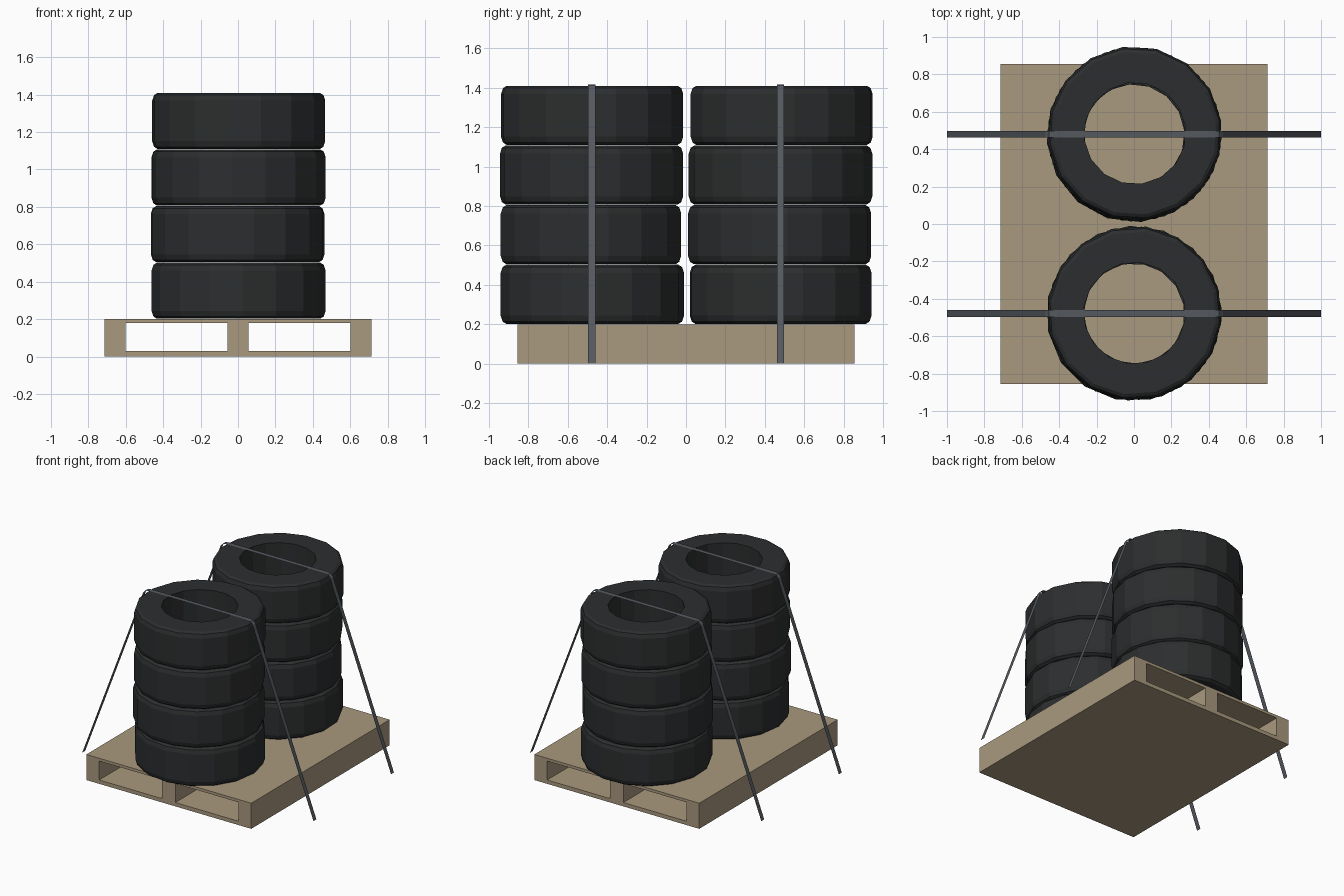
import bpy, bmesh, math

if "Cube" in bpy.data.objects:
    bpy.data.objects.remove(bpy.data.objects["Cube"])


def material(name, color):
    m = bpy.data.materials.new(name)
    m.diffuse_color = (*color, 1)
    m.use_nodes = True
    m.node_tree.nodes["Principled BSDF"].inputs["Base Color"].default_value = m.diffuse_color
    return m


WOOD = material("wood", (0.40, 0.32, 0.21))
RUBBER = material("rubber", (0.025, 0.027, 0.028))
WEBBING = material("webbing", (0.09, 0.10, 0.115))


def add_object(name, bm, mat):
    mesh = bpy.data.meshes.new(name)
    bm.to_mesh(mesh)
    bm.free()
    mesh.materials.append(mat)
    obj = bpy.data.objects.new(name, mesh)
    bpy.context.collection.objects.link(obj)
    return obj


# Pallet: front outline with two fork openings, extruded through the depth
def pallet():
    xs = [-0.713, -0.602, -0.057, 0.057, 0.602, 0.713]
    zs = [0, 0.03, 0.178, 0.2]
    bm = bmesh.new()
    grid = [[bm.verts.new((x, -0.855, z)) for z in zs] for x in xs]
    faces = []
    for i in range(5):
        for j in range(3):
            if j == 1 and i in (1, 3):
                continue
            faces.append(bm.faces.new((grid[i][j], grid[i + 1][j],
                                       grid[i + 1][j + 1], grid[i][j + 1])))
    geo = bmesh.ops.extrude_face_region(bm, geom=faces, use_keep_orig=True)["geom"]
    bmesh.ops.translate(bm, vec=(0, 1.71, 0),
                        verts=[v for v in geo if isinstance(v, bmesh.types.BMVert)])
    bmesh.ops.recalc_face_normals(bm, faces=bm.faces)
    add_object("pallet", bm, WOOD)


# Tyre: closed rounded cross-section swept around 16 sides
def tyre(name, x, y, z, phase):
    half = [(0.272, 0), (0.437, 0), (0.456, 0.012), (0.466, 0.042)]
    height = 0.3
    profile = half + [(r, height - h) for r, h in reversed(half)]
    sides, n = 16, len(profile)
    bm = bmesh.new()
    rings = []
    for s in range(sides):
        a = math.tau * s / sides
        rings.append([bm.verts.new((r * math.cos(a), r * math.sin(a), h))
                      for r, h in profile])
    for s in range(sides):
        p, q = rings[s], rings[(s + 1) % sides]
        for k in range(n):
            m = (k + 1) % n
            bm.faces.new((p[k], q[k], q[m], p[m]))
    bmesh.ops.recalc_face_normals(bm, faces=bm.faces)
    obj = add_object(name, bm, RUBBER)
    obj.location = (x, y, z)
    obj.rotation_euler.z = math.radians(phase)


# Strap: flat ribbon from the ground over the stack and down again
def strap(name, y):
    half = [(1, 0), (0.49, 1.345), (0.475, 1.39), (0.455, 1.413), (0.42, 1.417)]
    path = [(-x, z) for x, z in half] + half[::-1]
    bm = bmesh.new()
    rows = [[bm.verts.new((x, y + d, z)) for d in (-0.018, 0.018)] for x, z in path]
    for a, b in zip(rows, rows[1:]):
        bm.faces.new((a[0], b[0], b[1], a[1]))
    add_object(name, bm, WEBBING)


pallet()

# Two slightly uneven stacks: (x, y, turn) from bottom to top
stacks = {
    "front": [(0.003, -0.475, 3), (-0.003, -0.482, 11), (0.004, -0.479, 18), (0.003, -0.476, 15)],
    "back": [(0.003, 0.480, 14), (-0.002, 0.475, 5), (0.003, 0.479, 20), (0.005, 0.485, 8)],
}
for stack, tyres in stacks.items():
    for i, (x, y, turn) in enumerate(tyres):
        tyre(f"{stack}_tyre_{i + 1}", x, y, 0.202 + 0.3025 * i, turn)

strap("front_strap", -0.478)
strap("back_strap", 0.48)
